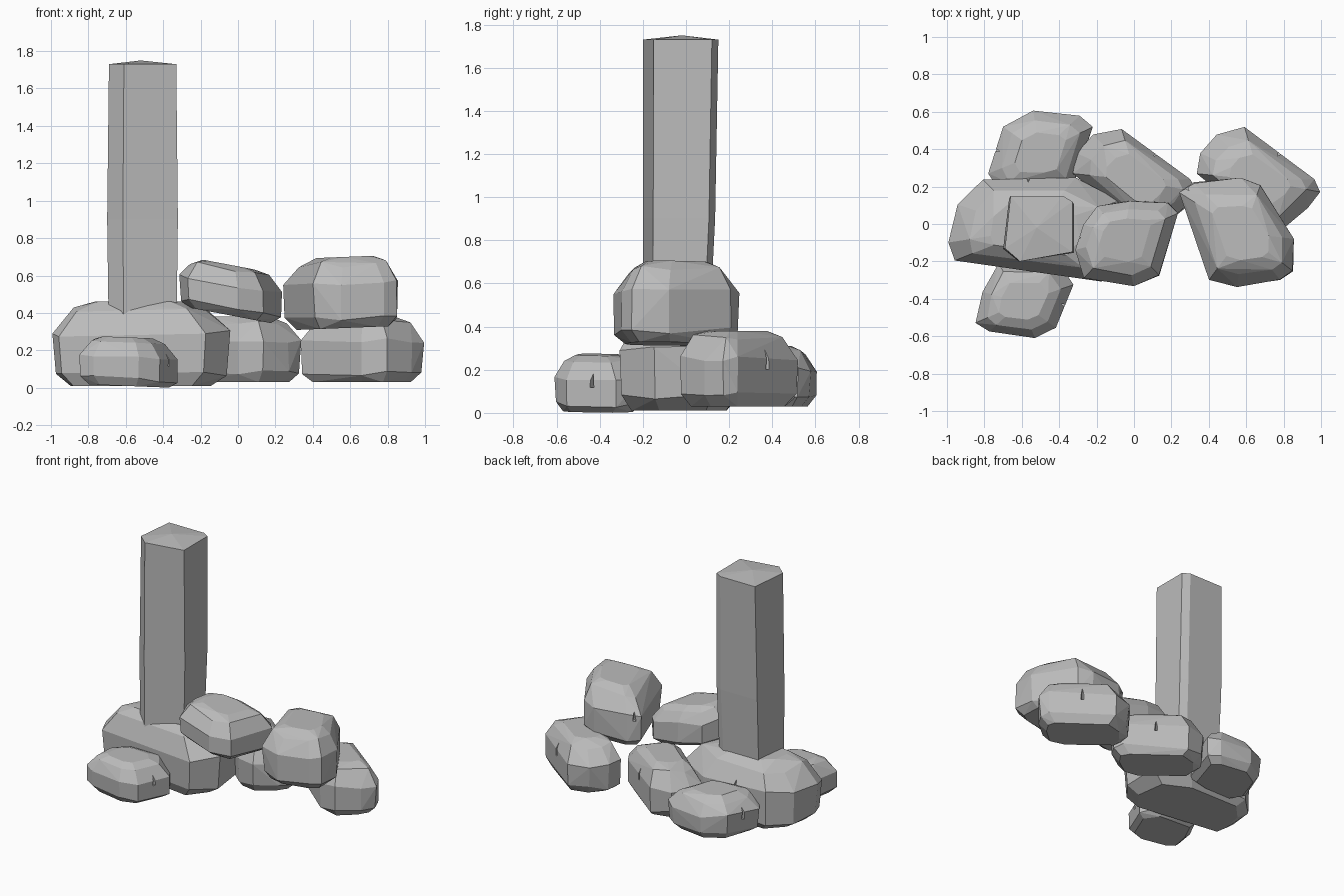
import bpy, bmesh, math, random
from mathutils import Vector

random.seed(4)
if "Cube" in bpy.data.objects:
    bpy.data.objects.remove(bpy.data.objects["Cube"], do_unlink=True)

stone = bpy.data.materials.new("grey stone")
stone.use_nodes = True
grey = (0.5, 0.5, 0.5, 1)
stone.diffuse_color = grey
stone.node_tree.nodes["Principled BSDF"].inputs["Base Color"].default_value = grey


def make_object(name, bm):
    bmesh.ops.recalc_face_normals(bm, faces=bm.faces[:])
    mesh = bpy.data.meshes.new(name)
    bm.to_mesh(mesh)
    bm.free()
    mesh.materials.append(stone)
    obj = bpy.data.objects.new(name, mesh)
    bpy.context.collection.objects.link(obj)
    return obj


def hull_from_points(points):
    bm = bmesh.new()
    for p in points:
        bm.verts.new(p)
    result = bmesh.ops.convex_hull(bm, input=bm.verts[:])
    inner = set(result["geom_interior"] + result["geom_unused"])
    bmesh.ops.delete(bm, geom=[v for v in inner if isinstance(v, bmesh.types.BMVert)], context="VERTS")
    bmesh.ops.dissolve_limit(bm, angle_limit=math.radians(4), verts=bm.verts[:], edges=bm.edges[:])
    return bm


def carve_notch(rock, start, end, z):
    """Cut a thin wedge into the rock's rim between two outline points."""
    along = end - start
    bpy.ops.mesh.primitive_cone_add(vertices=4, radius1=0.05, radius2=0, depth=0.16)
    cutter = bpy.context.object
    cutter.name = "notch_cutter"
    cutter.scale.x = 0.25
    cutter.rotation_euler.z = math.atan2(along.y, along.x)
    cutter.location = (*((start + end) / 2), z)
    cutter.hide_render = True
    cut = rock.modifiers.new("notch", "BOOLEAN")
    cut.operation = "DIFFERENCE"
    cut.solver = "EXACT"
    cut.object = cutter
    bpy.context.view_layer.objects.active = rock
    bpy.ops.object.modifier_apply(modifier=cut.name)
    bpy.data.objects.remove(cutter, do_unlink=True)


# Level of each ring as a share of the height, and its share of the outline
RINGS = ((0, 0.8), (0.14, 0.98), (0.62, 1), (0.9, 0.76), (1, 0.5))


def make_rock(name, outline, low, high, tilt=0.0, notch=0):
    outline = [Vector(p) for p in outline]
    centre = sum(outline, Vector((0, 0))) / len(outline)
    height = high - low
    points = []
    for level, share in RINGS:
        for p in outline:
            flat = centre + (p - centre) * (share * random.uniform(0.95, 1.0))
            wobble = random.uniform(-0.05, 0.05) * height if 0 < level < 1 else 0
            slope = tilt * (flat.x - centre.x)
            points.append((flat.x, flat.y, low + level * height + wobble + slope))
    rock = make_object(name, hull_from_points(points))
    carve_notch(rock, outline[notch], outline[notch + 1], low + 0.72 * height)


# Rocks on the ground
make_rock("large_base_rock",
          [(-1, -.1), (-.96, .11), (-.82, .25), (-.31, .25), (-.06, .13),
           (-.03, -.15), (-.17, -.31), (-.58, -.25), (-.97, -.2)],
          .01, .46, notch=2)
make_rock("front_small_rock",
          [(-.82, -.36), (-.85, -.53), (-.78, -.58), (-.53, -.61), (-.41, -.56),
           (-.31, -.32), (-.4, -.2), (-.73, -.2)],
          .01, .27, tilt=-.04, notch=4)
make_rock("back_small_rock",
          [(-.78, .27), (-.7, .52), (-.54, .61), (-.29, .58), (-.22, .52),
           (-.32, .2), (-.45, .17), (-.72, .17)],
          .03, .31)

# Two matching diagonal rocks
diagonal = [(-.33, .27), (-.31, .38), (-.22, .48), (-.07, .52), (.31, .24),
            (.34, .17), (.28, .08), (.14, -.03), (0, 0)]
for name, shift in (("back_middle_rock", 0), ("back_left_rock", .66)):
    make_rock(name, [(x + shift, y) for x, y in diagonal], .03, .38, notch=3)

# Rocks resting on top
make_rock("upper_middle_rock",
          [(-.32, -.14), (-.28, 0), (-.2, .1), (-.02, .13), (.19, .12),
           (.24, .06), (.14, -.28), (0, -.34), (-.27, -.29)],
          .39, .66, tilt=-.19)
make_rock("upper_left_rock",
          [(.24, .17), (.31, .23), (.57, .25), (.68, .22), (.86, -.08),
           (.86, -.26), (.79, -.31), (.55, -.35), (.4, -.3)],
          .32, .7, tilt=.04, notch=0)

# Standing pillar: stacked rings with a slight lean and a shallow peak
section = [(-.69, -.13), (-.61, -.2), (-.33, -.15), (-.33, .12), (-.38, .15), (-.66, .15)]
bm = bmesh.new()
levels = []
for z, lean, spread in ((.2, -.05, 1), (.9, -.015, 1.05), (1.73, 0, 1)):
    levels.append([bm.verts.new(((x + .5) * spread - .5, y + lean * (y + .2) / .35, z))
                   for x, y in section])
for lower, upper in zip(levels, levels[1:]):
    for i in range(len(section)):
        j = (i + 1) % len(section)
        bm.faces.new((lower[i], lower[j], upper[j], upper[i]))
bm.faces.new(levels[0])
peak = bm.verts.new((-.52, -.02, 1.75))
for i, v in enumerate(levels[-1]):
    bm.faces.new((v, levels[-1][(i + 1) % len(section)], peak))
make_object("pillar", bm)
